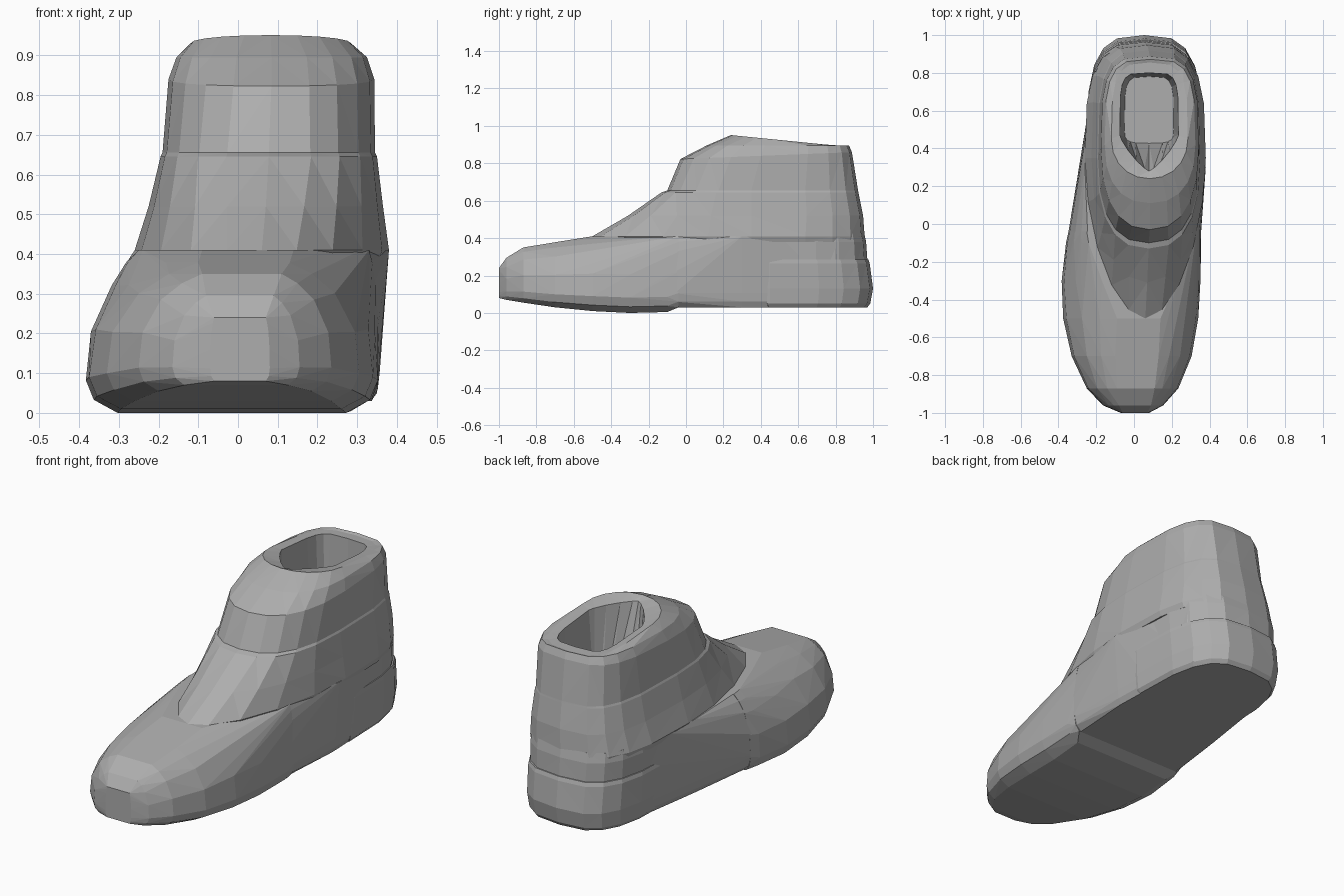
import bpy, bmesh
from math import sin, cos, pi

cube = bpy.data.objects.get("Cube")
if cube:
    bpy.data.objects.remove(cube)

grey = bpy.data.materials.new("plain grey")
grey.use_nodes = True
grey.diffuse_color = (0.42, 0.42, 0.42, 1)
grey.node_tree.nodes["Principled BSDF"].inputs["Base Color"].default_value = grey.diffuse_color


def power(value, exponent):
    return abs(value) ** exponent * (1 if value >= 0 else -1)


def ring(z, left, right, front, mid, back, front_e, back_e, slope=0, count=20):
    """Horizontal egg outline; exponents set how pointed each end is."""
    points = []
    for i in range(count):
        a = 2 * pi * i / count
        s, c = sin(a), cos(a)
        e, reach = (back_e, back - mid) if s > 0 else (front_e, mid - front)
        x = (left + right) / 2 + (right - left) / 2 * power(c, e)
        y = mid + reach * power(s, e)
        points.append((x, y, z + slope * (y - mid)))
    return points


def section(y, left, right, bottom, top, top_left, top_right, inset):
    """Upright slice of the foot with rounded sole edges and sloping shoulders."""
    h = top - bottom

    def side(edge, crown, inward):
        lower = [(edge + inward * inset, y, bottom),
                 (edge + inward * inset * 0.25, y, bottom + h * 0.08)]
        # Shoulder points blend from the widest edge to the crown
        upper = [(edge + (crown - edge) * blend, y, bottom + h * height)
                 for height, blend in ((0.2, 0), (0.5, 0.06), (0.78, 0.35), (0.92, 0.68), (1, 1))]
        return lower + upper
    return side(right, top_right, -1) + side(left, top_left, 1)


def finish(name, bm):
    bmesh.ops.recalc_face_normals(bm, faces=bm.faces[:])
    mesh = bpy.data.meshes.new(name)
    bm.to_mesh(mesh)
    bm.free()
    mesh.materials.append(grey)
    bpy.context.collection.objects.link(bpy.data.objects.new(name, mesh))


def hull(name, loops):
    """Wrap a faceted convex skin around all the slices."""
    bm = bmesh.new()
    for loop in loops:
        for point in loop:
            bm.verts.new(point)
    bmesh.ops.convex_hull(bm, input=bm.verts[:])
    loose = [v for v in bm.verts if not v.link_faces]
    bmesh.ops.delete(bm, geom=loose, context='VERTS')
    finish(name, bm)


def loft(name, rings):
    """Skin a list of equal-length loops and close both ends."""
    bm = bmesh.new()
    loops = [[bm.verts.new(p) for p in r] for r in rings]
    n = len(loops[0])
    for a, b in zip(loops, loops[1:]):
        for i in range(n):
            j = (i + 1) % n
            bm.faces.new((a[i], a[j], b[j], b[i]))
    bm.faces.new(loops[0][::-1])
    bm.faces.new(loops[-1])
    bmesh.ops.triangulate(bm, faces=bm.faces[:])
    finish(name, bm)


# Toe box and ball of the foot
hull("front_foot", [section(*s) for s in (
    (-1.0, -.07, .08, .08, .24, -.06, .07, .01),
    (-.96, -.165, .155, .07, .295, -.08, .09, .03),
    (-.87, -.25, .235, .055, .35, -.09, .11, .05),
    (-.7, -.33, .305, .03, .378, -.1, .13, .07),
    (-.5, -.375, .34, .01, .41, -.09, .14, .08),
    (-.3, -.383, .352, 0, .41, -.17, .23, .08),
    (-.1, -.36, .355, .005, .41, -.24, .31, .07),
    (-.04, -.347, .355, .03, .41, -.25, .33, .03))])

# Arch and heel sides under the ankle
hull("rear_foot", [section(*s) for s in (
    (-.06, -.35, .354, .03, .41, -.245, .325, .04),
    (.3, -.285, .357, .03, .41, -.26, .38, .02),
    (.5, -.25, .35, .03, .41, -.25, .365, .02),
    (.8, -.21, .325, .03, .41, -.2, .325, .02),
    (.9, -.14, .26, .03, .41, -.14, .25, .02))])

# Instep, ankle wall, padded rim and hollow opening with a sloping tongue
loft("ankle_upper", [ring(*r) for r in (
    (.38, -.25, .37, -.46, .35, .957, 1.1, .63),
    (.41, -.26, .38, -.5, .35, .955, 1.1, .63),
    (.52, -.225, .365, -.31, .35, .947, .95, .6),
    (.645, -.195, .35, -.13, .35, .922, .8, .58),
    (.655, -.19, .345, -.1, .35, .92, .8, .58),
    (.84, -.175, .343, -.03, .4, .887, .85, .56, .04),
    (.895, -.155, .325, .11, .42, .872, .85, .56),
    (.93, -.12, .285, .24, .45, .855, .95, .56, -.1),
    (.918, -.075, .235, .28, .47, .8, 1.6, .4, -.08),
    (.42, -.05, .21, .43, .5, .78, .5, .4))])

# Band that joins the ankle to the heel cup
loft("heel_counter", [ring(*r) for r in (
    (.25, -.24, .355, .42, .45, .972, .2, .65),
    (.38, -.245, .36, .42, .45, .963, .2, .63),
    (.43, -.24, .36, .42, .45, .952, .2, .63))])

# Stiff cup wrapped around the bottom of the heel
loft("heel_cup", [ring(*r) for r in (
    (.03, -.225, .335, .44, .45, .97, .2, .63),
    (.05, -.24, .35, .43, .45, .985, .2, .63),
    (.13, -.248, .357, .43, .45, 1.0, .2, .63),
    (.265, -.25, .363, .43, .45, .982, .2, .63),
    (.285, -.245, .36, .43, .45, .975, .2, .63))])
